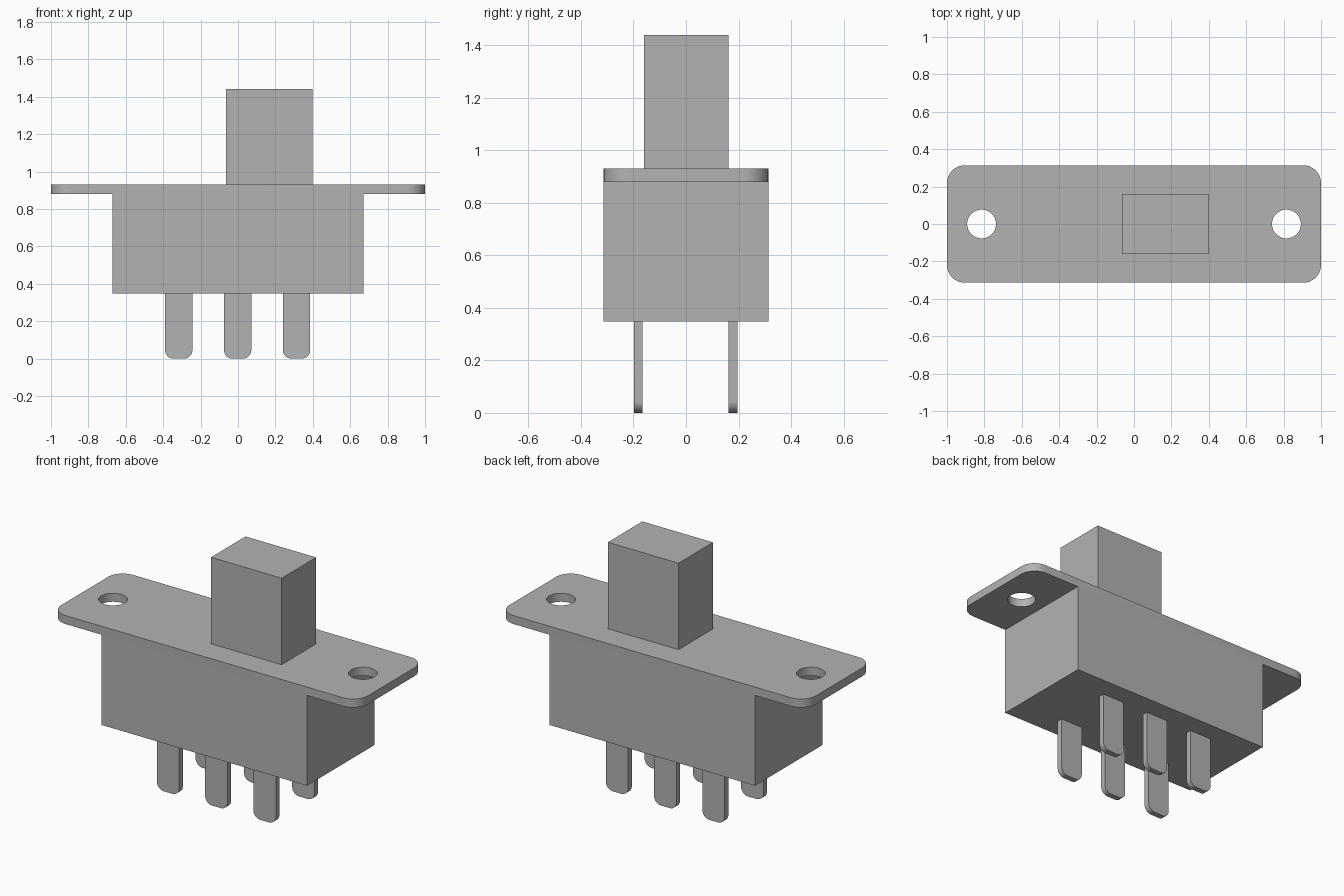
import bpy
import bmesh
from mathutils import Vector

cube = bpy.data.objects.get("Cube")
if cube:
    bpy.data.objects.remove(cube, do_unlink=True)

grey = bpy.data.materials.new("plain grey")
grey.use_nodes = True
colour = (0.45, 0.45, 0.45, 1)
grey.diffuse_color = colour
grey.node_tree.nodes["Principled BSDF"].inputs["Base Color"].default_value = colour


def extrude_profile(name, points, y0, y1, round_edge=None, radius=0.0):
    """Extrude an x-z outline along y, rounding the edges that pass the test."""
    bm = bmesh.new()
    face = bm.faces.new([bm.verts.new((x, y0, z)) for x, z in points])
    moved = bmesh.ops.extrude_face_region(bm, geom=[face])["geom"]
    verts = [v for v in moved if isinstance(v, bmesh.types.BMVert)]
    bmesh.ops.translate(bm, verts=verts, vec=(0, y1 - y0, 0))
    bmesh.ops.recalc_face_normals(bm, faces=bm.faces)
    if round_edge:
        edges = [e for e in bm.edges if round_edge(*[v.co for v in e.verts])]
        bmesh.ops.bevel(bm, geom=edges, offset=radius, segments=8,
                        profile=0.5, affect='EDGES')
    mesh = bpy.data.meshes.new(name)
    bm.to_mesh(mesh)
    bm.free()
    mesh.materials.append(grey)
    obj = bpy.data.objects.new(name, mesh)
    bpy.context.collection.objects.link(obj)
    return obj


def select_only(obj):
    bpy.ops.object.select_all(action='DESELECT')
    obj.select_set(True)
    bpy.context.view_layer.objects.active = obj


def smooth(obj):
    select_only(obj)
    bpy.ops.object.shade_smooth_by_angle(angle=0.6)


def box(x0, x1, z0, z1):
    return [(x0, z0), (x1, z0), (x1, z1), (x0, z1)]


# Housing with its mounting flange in one T-shaped piece
BOTTOM, FLANGE, TOP = 0.348, 0.88, 0.93
BODY, DEPTH = 0.67, 0.314
outline = [(-BODY, BOTTOM), (BODY, BOTTOM), (BODY, FLANGE), (1, FLANGE),
           (1, TOP), (-1, TOP), (-1, FLANGE), (-BODY, FLANGE)]
housing = extrude_profile(
    "housing", outline, -DEPTH, DEPTH,
    lambda a, b: abs(a.x) > 0.99 and abs(b.x) > 0.99 and abs(a.z - b.z) > 0.01,
    0.095)

# Screw holes through the flange
for side in (-1, 1):
    bpy.ops.mesh.primitive_cylinder_add(vertices=48, radius=0.077, depth=0.3,
                                        location=(side * 0.815, 0, 0.905))
    cutter = bpy.context.object
    cutter.name = "hole_cutter"
    cutter.hide_render = True
    cutter.data.materials.append(grey)
    cut = housing.modifiers.new("screw hole", 'BOOLEAN')
    cut.operation = 'DIFFERENCE'
    cut.solver = 'EXACT'
    cut.object = cutter
    select_only(housing)
    bpy.ops.object.modifier_apply(modifier=cut.name)
    bpy.data.objects.remove(cutter, do_unlink=True)
smooth(housing)

# Slider knob
extrude_profile("slider_knob", box(-0.064, 0.397, TOP, 1.44), -0.16, 0.161)

# Two rows of three terminal pins with rounded tips
for row, y in (("front", -0.182), ("back", 0.179)):
    for place, x in (("right", -0.317), ("middle", -0.002), ("left", 0.313)):
        pin = extrude_profile(
            f"{row}_{place}_pin", box(x - 0.073, x + 0.073, 0, BOTTOM),
            y - 0.017, y + 0.017,
            lambda a, b: a.z < 0.01 and b.z < 0.01 and abs(a.y - b.y) > 0.01,
            0.045)
        smooth(pin)
